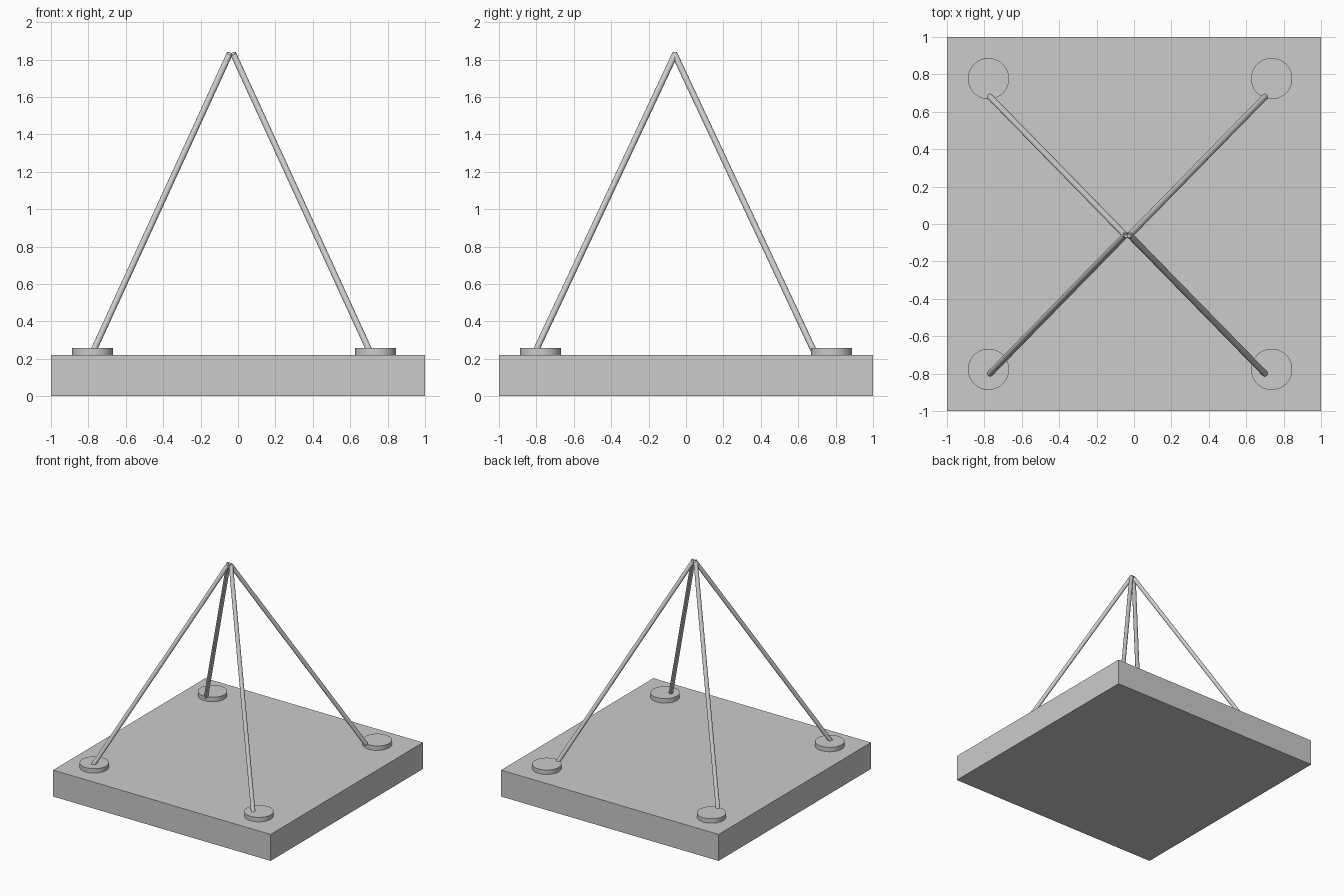
import bpy
from mathutils import Vector

if "Cube" in bpy.data.objects:
    bpy.data.objects.remove(bpy.data.objects["Cube"])

APEX = Vector((-0.035, -0.06, 1.832))


def smooth(obj):
    bpy.context.view_layer.objects.active = obj
    obj.select_set(True)
    bpy.ops.object.shade_smooth_by_angle()
    obj.select_set(False)


def rod(name, a, b, r, sides):
    d = b - a
    bpy.ops.mesh.primitive_cylinder_add(vertices=sides, radius=r, depth=d.length,
                                        location=(a + b) / 2,
                                        rotation=d.to_track_quat('Z', 'Y').to_euler())
    o = bpy.context.object
    o.name = name
    smooth(o)


# square base slab
bpy.ops.mesh.primitive_cube_add(size=1, location=(0, 0, 0.11))
slab = bpy.context.object
slab.name = "base_slab"
slab.scale = (2, 2, 0.22)

for sx, side in ((-1, "left"), (1, "right")):
    for sy, end in ((-1, "front"), (1, "back")):
        # round mounting pad near each corner
        x, y = -0.021 + 0.757 * sx, 0.777 * sy
        rod(f"pad_{end}_{side}", Vector((x, y, 0.21)), Vector((x, y, 0.257)), 0.11, 48)
        # slanted strut leaning to the shared apex
        foot = Vector((APEX.x + 0.737 * sx, APEX.y + 0.742 * sy, 0.245))
        top = APEX + Vector((0.009 * sx, -0.003 * sy, 0))
        rod(f"strut_{end}_{side}", foot, top, 0.0165, 16)
